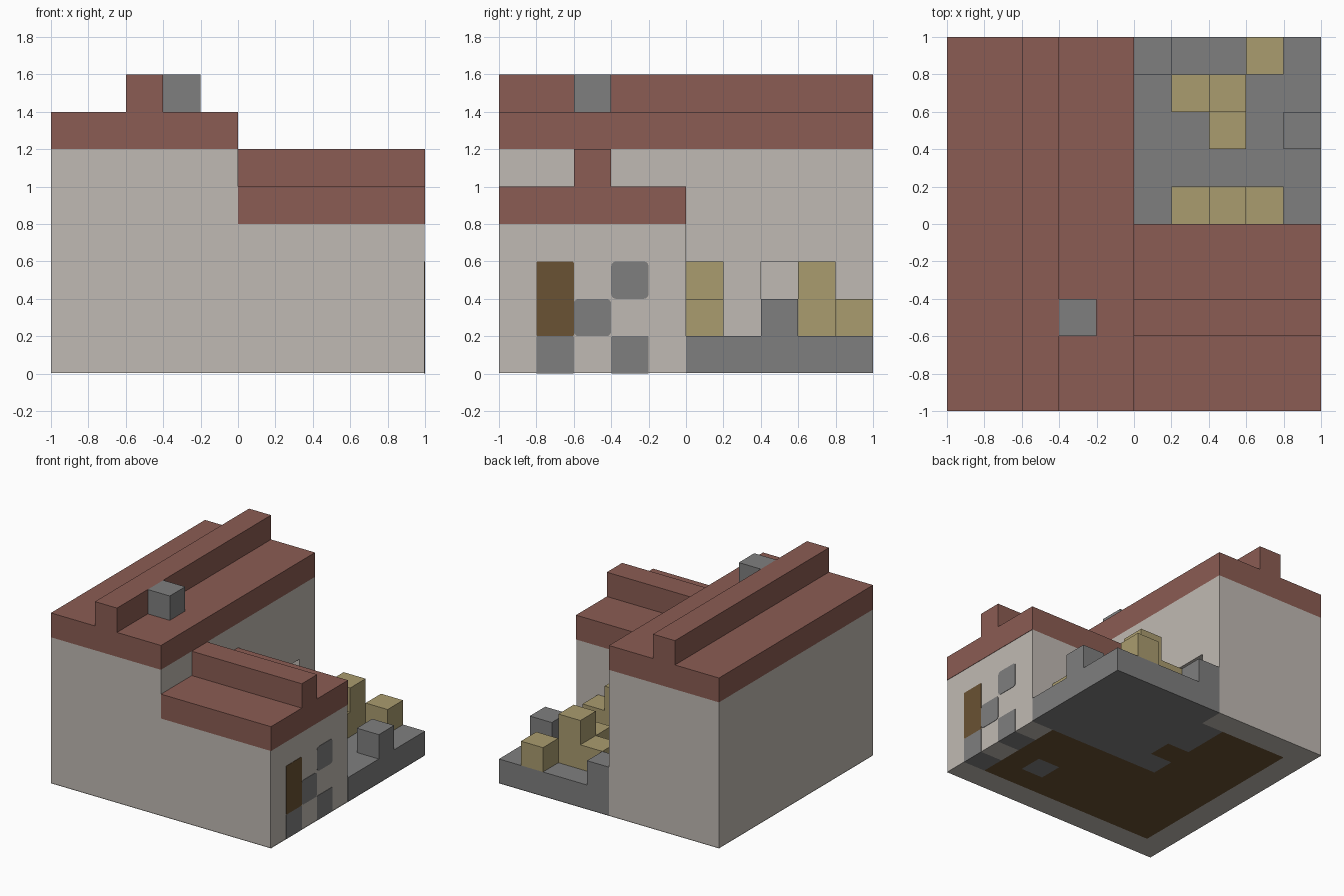
import bpy
import bmesh
from mathutils import Matrix

old = bpy.data.objects.get("Cube")
if old:
    bpy.data.objects.remove(old, do_unlink=True)


def material(name, rgb):
    linear = [((c / 255 + 0.055) / 1.055) ** 2.4 for c in rgb] + [1]
    mat = bpy.data.materials.new(name)
    mat.use_nodes = True
    mat.diffuse_color = linear
    for node in mat.node_tree.nodes:
        if node.type == 'BSDF_PRINCIPLED':
            node.inputs["Base Color"].default_value = linear
    return mat


PLASTER = material("pale plaster", (192, 186, 179))
TILE = material("red roof tile", (139, 92, 83))
STONE = material("grey stone", (127, 127, 127))
STRAW = material("yellow straw", (170, 156, 111))
WOOD = material("brown wood", (106, 82, 51))
U = 0.2       # one block
THIN = 0.003  # thickness of painted plates


def finish(name, bm, *mats):
    mesh = bpy.data.meshes.new(name)
    bm.to_mesh(mesh)
    bm.free()
    for mat in mats:
        mesh.materials.append(mat)
    obj = bpy.data.objects.new(name, mesh)
    bpy.context.collection.objects.link(obj)
    return obj


def box(name, x, y, z, mat, round_x=0):
    """Box from three (low, high) ranges, optionally rounded along x."""
    bm = bmesh.new()
    size = [r[1] - r[0] for r in (x, y, z)]
    centre = [sum(r) / 2 for r in (x, y, z)]
    bmesh.ops.create_cube(bm, size=1, matrix=Matrix.Translation(centre) @ Matrix.Diagonal(size + [1]))
    if round_x:
        edges = [e for e in bm.edges if abs(e.verts[0].co.x - e.verts[1].co.x) > THIN / 2]
        bmesh.ops.bevel(bm, geom=edges, offset=round_x, segments=3, profile=0.5, affect='EDGES')
    return finish(name, bm, mat)


def block(name, x, y, z, mat, tall=1):
    """Block of one unit footprint from its low corner."""
    return box(name, (x, x + U), (y, y + U), (z, z + U * tall), mat)


def ridged_roof(name, half, base, place):
    """Stepped roof profile with a central ridge, extruded two ways by a placing function."""
    r = U / 2
    low, mid, top = base, base + U, base + 2 * U
    profile = [(-half, low), (half, low), (half, mid), (r, mid),
               (r, top), (-r, top), (-r, mid), (-half, mid)]
    bm = bmesh.new()
    ends = [[bm.verts.new(place(a, end, z)) for a, z in profile] for end in (0, 1)]
    for loop in ends:
        bm.faces.new(loop)
    for i in range(len(profile)):
        j = (i + 1) % len(profile)
        bm.faces.new((ends[0][i], ends[0][j], ends[1][j], ends[1][i]))
    bmesh.ops.recalc_face_normals(bm, faces=bm.faces)
    return finish(name, bm, TILE)


# Main house: hollow walls with a window opening onto the yard
house = box("house_walls", (-1, 0), (-1, 1), (THIN, 1.2), PLASTER)
cutters = [box("room_cutter", (-0.8, -0.2), (-0.8, 0.8), (U, 1.1), PLASTER),
           box("window_cutter", (-0.3, 0.1), (0.4, 0.8), (0.4, 0.6), PLASTER)]
for cutter in cutters:
    cutter.hide_render = True
    mod = house.modifiers.new(cutter.name, 'BOOLEAN')
    mod.operation = 'DIFFERENCE'
    mod.solver = 'EXACT'
    mod.object = cutter
bpy.context.view_layer.update()
carved = bpy.data.meshes.new_from_object(house.evaluated_get(bpy.context.evaluated_depsgraph_get()))
house.modifiers.clear()
house.data = carved
for cutter in cutters:
    bpy.data.objects.remove(cutter, do_unlink=True)
box("room_floor", (-0.8, -0.2), (-0.8, 0.8), (U - THIN, U + THIN), WOOD)

# Side wing
box("wing_walls", (0, 1 - THIN), (-1, 0), (THIN, 0.8), PLASTER)

# Roofs and chimney
ridged_roof("house_roof", 0.5, 1.2, lambda a, end, z: (a - 0.5, 2 * end - 1, z))
ridged_roof("wing_roof", 0.5, 0.8, lambda a, end, z: (end, a - 0.5, z))
block("chimney", -0.4, -0.6, 1.4, STONE)

# Door and stone patches on the wing's end wall
face = (1 - 2 * THIN, 1)
box("door", face, (-0.8, -0.6), (0.2, 0.6), WOOD, 0.008)
for i, (y, z) in enumerate([(-0.4, 0.4), (-0.6, 0.2), (-0.8, 0), (-0.4, 0)]):
    box(f"wall_stone_{i + 1}", face, (y, y + U), (z, z + U), STONE, 0.025 if z else 0.005)

# Yard with stones and straw bales
box("yard_slab", (0, 1), (0, 1), (THIN, U), STONE)
block("yard_stone_edge", 0.8, 0.4, U, STONE)
block("yard_stone_corner", 0, 0.8, U, STONE)
bales = [(0.2, 0, 1), (0.4, 0, 2), (0.6, 0, 1), (0.4, 0.4, 1),
         (0.2, 0.6, 1), (0.4, 0.6, 2), (0.6, 0.8, 1)]
for i, (x, y, tall) in enumerate(bales):
    block(f"straw_bale_{i + 1}", x, y, U, STRAW, tall)


# Underside: chequered foundation coloured cell by cell
def foundation(x, y):
    plaster, stone, wood = range(3)
    if x > 0 and y > 0:
        return stone
    if -U < x < 0 < y < 0.8:
        return wood if U < y < 0.4 else stone
    if x > 0.8:
        return stone if -0.8 < y < -0.6 or -0.4 < y < -0.2 else plaster
    if x < -0.8 or abs(y) > 0.8:
        return plaster
    return stone if 0.4 < x < 0.6 and -0.6 < y < -0.4 else wood


bm = bmesh.new()
bmesh.ops.create_grid(bm, x_segments=10, y_segments=10, size=1)
bmesh.ops.reverse_faces(bm, faces=bm.faces)
for f in bm.faces:
    centre = f.calc_center_median()
    f.material_index = foundation(centre.x, centre.y)
finish("foundation", bm, PLASTER, STONE, WOOD)
